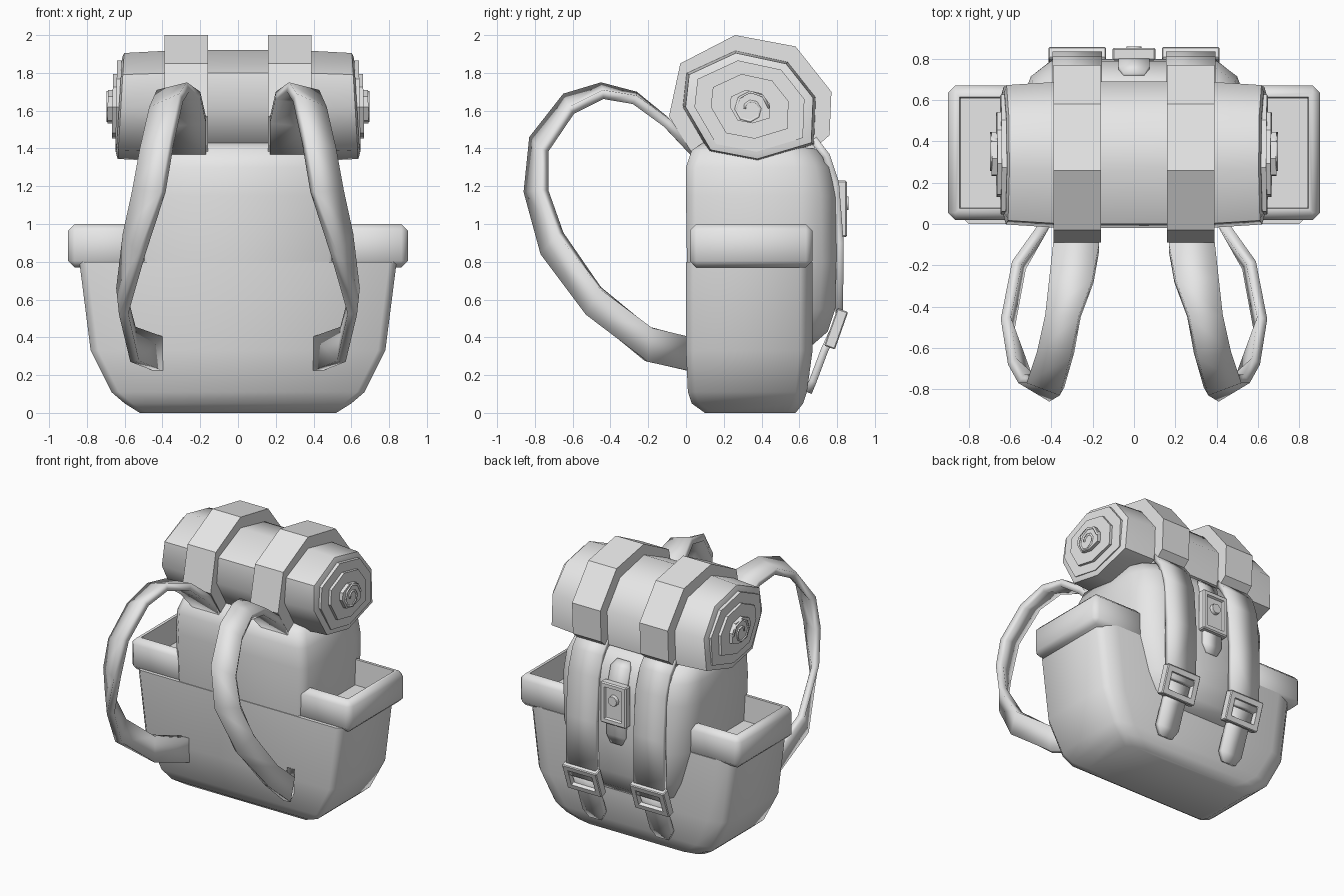
import bpy, bmesh, math
from mathutils import Matrix, Vector

if "Cube" in bpy.data.objects:
    bpy.data.objects.remove(bpy.data.objects["Cube"], do_unlink=True)

GREY = (0.8, 0.8, 0.8, 1)
canvas = bpy.data.materials.new("plain_grey")
canvas.use_nodes = True
canvas.diffuse_color = GREY
canvas.node_tree.nodes["Principled BSDF"].inputs["Base Color"].default_value = GREY


def finish(name, bm, angle=30, mirror=False, thick=0, offset=-1):
    """Turn a bmesh into a shaded object, optionally thickened and mirrored."""
    mesh = bpy.data.meshes.new(name)
    bm.to_mesh(mesh)
    bm.free()
    mesh.materials.append(canvas)
    obj = bpy.data.objects.new(name, mesh)
    bpy.context.collection.objects.link(obj)
    bpy.ops.object.select_all(action="DESELECT")
    obj.select_set(True)
    bpy.context.view_layer.objects.active = obj
    bpy.ops.object.shade_smooth_by_angle(angle=math.radians(angle))
    if thick:
        solid = obj.modifiers.new("thickness", "SOLIDIFY")
        solid.thickness, solid.offset = thick, offset
    if mirror:
        obj.modifiers.new("mirror", "MIRROR")
    return obj


def loft(name, rings, **kw):
    """Skin a stack of closed rings and cap both ends."""
    bm = bmesh.new()
    loops = [[bm.verts.new(p) for p in ring] for ring in rings]
    n = len(loops[0])
    for a, b in zip(loops, loops[1:]):
        for i in range(n):
            j = (i + 1) % n
            bm.faces.new((a[i], a[j], b[j], b[i]))
    bm.faces.new(loops[0])
    bm.faces.new(loops[-1])
    bmesh.ops.recalc_face_normals(bm, faces=bm.faces)
    return finish(name, bm, **kw)


def ribbon(name, edges, **kw):
    """Thick band between two edge lines."""
    bm = bmesh.new()
    rows = [[bm.verts.new(p) for p in pair] for pair in edges]
    for (a, b), (c, d) in zip(rows, rows[1:]):
        bm.faces.new((a, b, d, c))
    return finish(name, bm, **kw)


def tray(name, loc, size, tilt=0, bevel=0.01, rim=0.03, depth=0.1, **kw):
    """Bevelled block whose upper face is sunk inside a rim."""
    bm = bmesh.new()
    bmesh.ops.create_cube(bm, size=1, matrix=Matrix.Diagonal((*size, 1)))
    bmesh.ops.bevel(bm, geom=bm.edges[:], offset=bevel, segments=1,
                    affect="EDGES", profile=0.5)
    bm.normal_update()
    top = max(bm.faces, key=lambda f: f.calc_center_median().z)
    bmesh.ops.inset_region(bm, faces=[top], thickness=rim)
    bmesh.ops.inset_region(bm, faces=[top], thickness=0.01, depth=-depth)
    bm.transform(Matrix.Translation(loc) @ Matrix.Rotation(tilt, 4, "X"))
    return finish(name, bm, **kw)


def plan(z, hx, y0, ym, y1, c):
    """Horizontal bag section with chamfered front and rounded back corners."""
    half = [(hx - c, y0), (hx, y0 + c), (hx, ym),
            (hx - 0.04, ym + 0.6 * (y1 - ym)), (hx - 0.14, y1)]
    return ([(x, y, z) for x, y in half]
            + [(-x, y, z) for x, y in reversed(half)])


# Wide lower bag
loft("lower_bag", [plan(*s, 0.04) for s in (
    (0, 0.52, 0.1, 0.53, 0.58), (0.05, 0.6, 0.03, 0.56, 0.62),
    (0.11, 0.67, 0.01, 0.58, 0.64), (0.33, 0.78, 0, 0.6, 0.67),
    (0.8, 0.84, 0, 0.6, 0.67))], angle=50)

# Tall central bag with its lid
loft("main_bag", [plan(*s, 0.05) for s in (
    (0.36, 0.36, 0.1, 0.5, 0.67), (0.43, 0.41, 0.05, 0.55, 0.75),
    (0.55, 0.46, 0.02, 0.58, 0.79), (0.8, 0.53, 0.005, 0.6, 0.8),
    (1.15, 0.54, 0, 0.6, 0.79), (1.3, 0.53, 0, 0.58, 0.76),
    (1.39, 0.5, 0.03, 0.55, 0.7), (1.43, 0.44, 0.09, 0.5, 0.6))], angle=50)

# Open side pockets
tray("side_pocket_rim", (0.68, 0.345, 0.885), (0.44, 0.65, 0.23),
     bevel=0.035, rim=0.03, depth=0.185, angle=50, mirror=True)

# Bedroll: barrel with telescoped inner layers
outline = [(-0.02, 1.62), (0, 1.8), (0.26, 1.92), (0.54, 1.86),
           (0.69, 1.67), (0.68, 1.42), (0.38, 1.33), (0.12, 1.38)]
CY, CZ = 0.34, 1.62


def roll_ring(x, scale, lean=0.06):
    ring = []
    for y, z in outline:
        py, pz = CY + (y - CY) * scale, CZ + (z - CZ) * scale
        ring.append((x - math.copysign(lean, x) * (pz - CZ), py, pz))
    return ring


loft("bedroll", [roll_ring(x, s) for x, s in (
    (-0.63, 0.86), (-0.62, 0.95), (-0.4, 0.99), (-0.2, 1), (0.2, 1),
    (0.4, 0.99), (0.62, 0.95), (0.63, 0.86))], angle=55)
for layer, scale, x in (("outer", 0.82, 0.645), ("inner", 0.58, 0.665),
                        ("core", 0.3, 0.69)):
    loft("bedroll_%s_layer" % layer,
         [roll_ring(0.5, scale), roll_ring(x, scale, 0.02)], mirror=True)

# Curled edge in the bedroll ends
curl = []
for i in range(13):
    a, r = i * math.pi / 4, 0.095 - 0.006 * i
    y, z = CY + r * math.cos(a), CZ - 0.01 + r * math.sin(a)
    curl.append(((0.66, y, z), (0.697, y, z)))
ribbon("bedroll_curl", curl, thick=0.012, mirror=True)

# Straps around the bedroll
band = [(-0.09, 1.57), (-0.03, 1.85), (0.26, 2), (0.58, 1.94),
        (0.77, 1.7), (0.76, 1.47), (0.68, 1.4), (0.03, 1.38)]
loft("bedroll_strap", [[(x, y, z) for y, z in band] for x in (0.16, 0.39)],
     mirror=True)


def back_strap(name, path, mid, **kw):
    """Strap down the back; path holds y, z and half width."""
    ribbon(name, [((mid - w, y, z), (mid + w, y, z)) for y, z, w in path],
           thick=0.04, **kw)


# Long closing straps, their tongues and buckles
back_strap("closing_strap", [
    (0.69, 1.46, 0.12), (0.76, 1.37, 0.12), (0.81, 1.22, 0.12),
    (0.835, 0.9, 0.12), (0.83, 0.46, 0.12)], 0.275, mirror=True)
back_strap("closing_strap_tongue", [
    (0.81, 0.45, 0.085), (0.75, 0.32, 0.085), (0.69, 0.16, 0.085),
    (0.665, 0.1, 0.05)], 0.275, mirror=True)
tray("closing_buckle", (0.275, 0.795, 0.445), (0.28, 0.21, 0.06),
     tilt=-1.91, bevel=0.006, rim=0.05, depth=0.03, mirror=True)

# Centre clasp
back_strap("centre_strap", [
    (0.73, 1.37, 0.05), (0.77, 1.33, 0.075), (0.81, 1.2, 0.075),
    (0.825, 1.08, 0.075), (0.82, 0.84, 0.075), (0.815, 0.78, 0.045)], 0)
tray("centre_clasp", (0, 0.822, 1.08), (0.21, 0.3, 0.06),
     tilt=-math.pi / 2, bevel=0.008, rim=0.035, depth=0.015)
bm = bmesh.new()
bmesh.ops.create_cone(bm, cap_ends=True, segments=12, radius1=0.04,
                      radius2=0.035, depth=0.03)
bm.transform(Matrix.Translation((0, 0.845, 1.11))
             @ Matrix.Rotation(-math.pi / 2, 4, "X"))
finish("clasp_button", bm)

# Shoulder straps: inner and outer edge at each station
stations = [
    ((0.17, 0.06, 1.4), (0.39, 0.06, 1.4)),
    ((0.17, -0.1, 1.57), (0.39, -0.08, 1.55)),
    ((0.2, -0.26, 1.7), (0.41, -0.26, 1.68)),
    ((0.27, -0.45, 1.75), (0.43, -0.44, 1.71)),
    ((0.31, -0.65, 1.69), (0.47, -0.62, 1.62)),
    ((0.36, -0.83, 1.46), (0.52, -0.77, 1.4)),
    ((0.41, -0.86, 1.17), (0.56, -0.77, 1.18)),
    ((0.53, -0.77, 0.84), (0.61, -0.68, 0.95)),
    ((0.63, -0.53, 0.52), (0.645, -0.46, 0.66)),
    ((0.57, -0.2, 0.27), (0.59, -0.18, 0.45)),
    ((0.44, 0.03, 0.22), (0.44, 0.03, 0.4))]
ribbon("shoulder_strap", stations, thick=0.05, offset=1, mirror=True)
